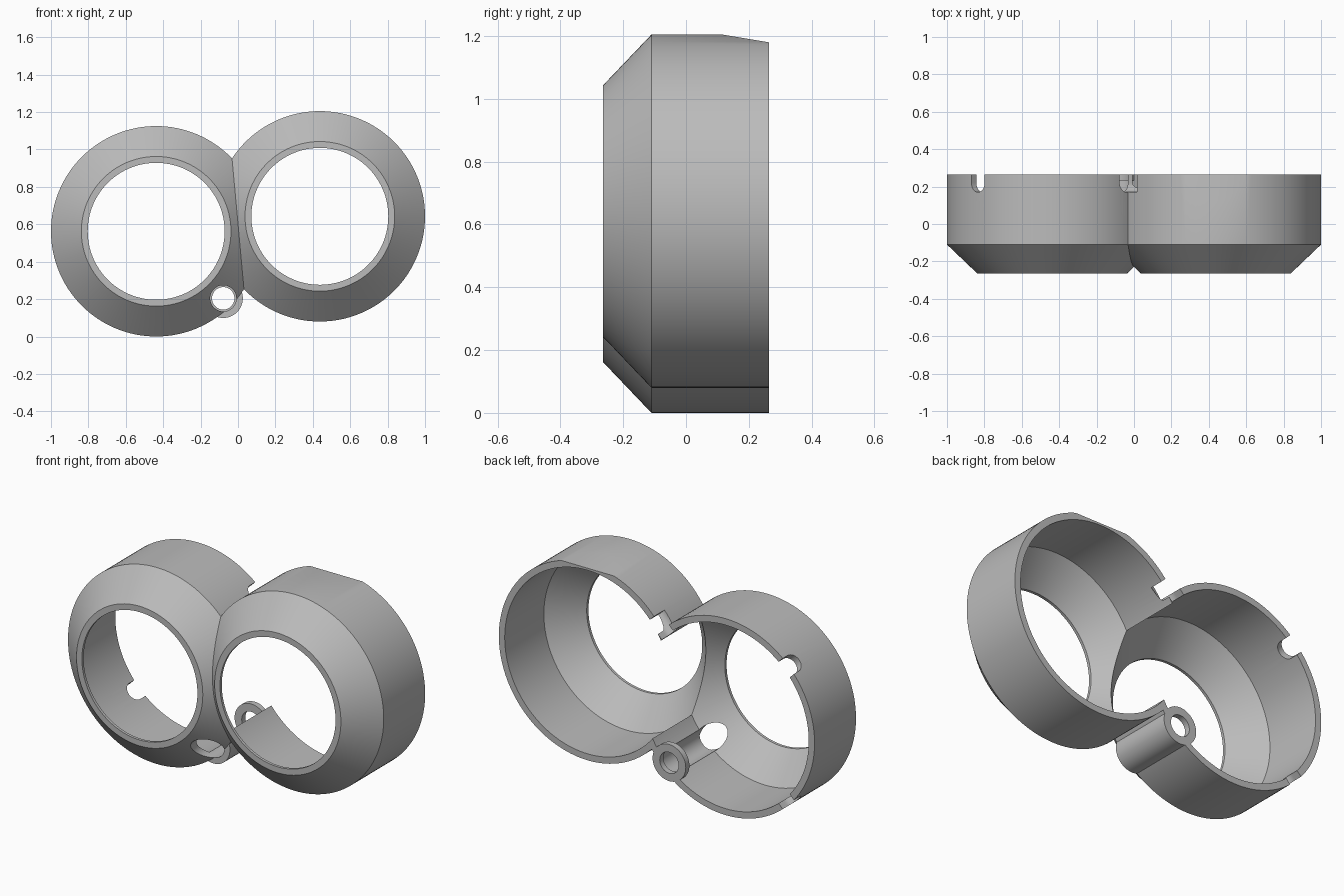
import bpy, bmesh, math
from mathutils import Vector, Matrix

if "Cube" in bpy.data.objects:
    bpy.data.objects.remove(bpy.data.objects["Cube"])

R, WALL = 0.5625, 0.037
FRONT, SHOULDER, BACK = -0.265, -0.11, 0.265
RIM, HOLE = 0.40, 0.366
LEFT_RING, RIGHT_RING = (-0.4375, 0.5625), (0.4375, 0.6425)

grey = bpy.data.materials.new("plain grey")
grey.use_nodes = True
grey.diffuse_color = (0.5, 0.5, 0.5, 1)
grey.node_tree.nodes["Principled BSDF"].inputs["Base Color"].default_value = (0.5, 0.5, 0.5, 1)


def make(name, bm):
    bmesh.ops.recalc_face_normals(bm, faces=bm.faces)
    mesh = bpy.data.meshes.new(name)
    bm.to_mesh(mesh)
    bm.free()
    mesh.materials.append(grey)
    obj = bpy.data.objects.new(name, mesh)
    bpy.context.collection.objects.link(obj)
    return obj


def lathe(name, centre, profile, seg=128):
    """Closed solid turned about the y axis from (radius, y) points."""
    bm = bmesh.new()
    rings = []
    for r, y in profile:
        rings.append([bm.verts.new((centre[0] + r * math.cos(a), y, centre[1] + r * math.sin(a)))
                      for a in (math.tau * i / seg for i in range(seg))])
    for a, b in zip(rings, rings[1:]):
        for i in range(seg):
            j = (i + 1) % seg
            bm.faces.new((a[i], a[j], b[j], b[i]))
    bm.faces.new(rings[0])
    bm.faces.new(rings[-1])
    return make(name, bm)


def combine(target, tool, operation):
    mod = target.modifiers.new(operation, 'BOOLEAN')
    mod.operation, mod.object, mod.solver = operation, tool, 'EXACT'
    bpy.context.view_layer.objects.active = target
    bpy.ops.object.modifier_apply(modifier=mod.name)
    bpy.data.objects.remove(tool)


def polar(angle, radius):
    return (LEFT_RING[0] + radius * math.cos(angle), LEFT_RING[1] + radius * math.sin(angle))


# Two chamfered drums and the screw boss joined into one body
drum = [(RIM, FRONT), (R, SHOULDER), (R, BACK)]
housing = lathe("double_ring_housing", LEFT_RING, drum)
combine(housing, lathe("right_drum", RIGHT_RING, drum), 'UNION')
boss = polar(math.radians(-45), 0.507)
combine(housing, lathe("boss", boss, [(0.105, SHOULDER), (0.105, BACK)], 48), 'UNION')

# Hollow both drums, leaving a thin wall and the front openings
inner = R - WALL
lip = FRONT + 0.016
hollow = [(HOLE, FRONT - 0.1), (HOLE, lip), (inner, lip + inner - HOLE), (inner, BACK + 0.1)]
for side, centre in (("left", LEFT_RING), ("right", RIGHT_RING)):
    combine(housing, lathe(side + "_hollow", centre, hollow), 'DIFFERENCE')

# Screw channel, closed at the back by a washer-like end
combine(housing, lathe("channel", boss, [(0.07, FRONT - 0.1), (0.07, BACK + 0.1)], 48), 'DIFFERENCE')
combine(housing, lathe("boss_end", boss, [(0.105, BACK - 0.033), (0.105, BACK)], 48), 'UNION')
combine(housing, lathe("screw_hole", boss, [(0.06, BACK - 0.06), (0.06, BACK + 0.1)], 48), 'DIFFERENCE')

# Three round-bottomed slots in the back edge of one drum
for degrees in (45, 135, 225):
    angle = math.radians(degrees)
    x, z = polar(angle, R)
    out = Vector((math.cos(angle), 0, math.sin(angle)))
    half, mid, n = 0.05, 0.22, 16
    outline = [(half, BACK + 0.1)]
    outline += [(half * math.cos(math.pi * i / n), mid - half * math.sin(math.pi * i / n)) for i in range(n + 1)]
    outline += [(-half, BACK + 0.1)]
    bm = bmesh.new()
    across = Vector((-out.z, 0, out.x))
    base = Vector((x, 0, z)) - out * 0.08
    face = bm.faces.new([bm.verts.new(base + across * u + Vector((0, v, 0))) for u, v in outline])
    grown = bmesh.ops.extrude_face_region(bm, geom=[face])["geom"]
    bmesh.ops.translate(bm, vec=out * 0.16, verts=[g for g in grown if isinstance(g, bmesh.types.BMVert)])
    combine(housing, make("slot", bm), 'DIFFERENCE')

# Sloping flat on top of the taller drum
top = RIGHT_RING[1] + R
slope = math.atan2(0.025, BACK - 0.115)
bm = bmesh.new()
bmesh.ops.create_cube(bm, size=1)
place = (Matrix.Translation((RIGHT_RING[0], 0.115, top)) @ Matrix.Rotation(-slope, 4, 'X')
         @ Matrix.Translation((0, 0.15, 0.1)) @ Matrix.Diagonal((0.6, 0.5, 0.2, 1)))
bmesh.ops.transform(bm, matrix=place, verts=bm.verts)
combine(housing, make("flat", bm), 'DIFFERENCE')

# Smooth turned surfaces with crisp edges
bpy.ops.object.select_all(action='DESELECT')
housing.select_set(True)
bpy.context.view_layer.objects.active = housing
bpy.ops.object.shade_smooth_by_angle(angle=math.radians(25))
